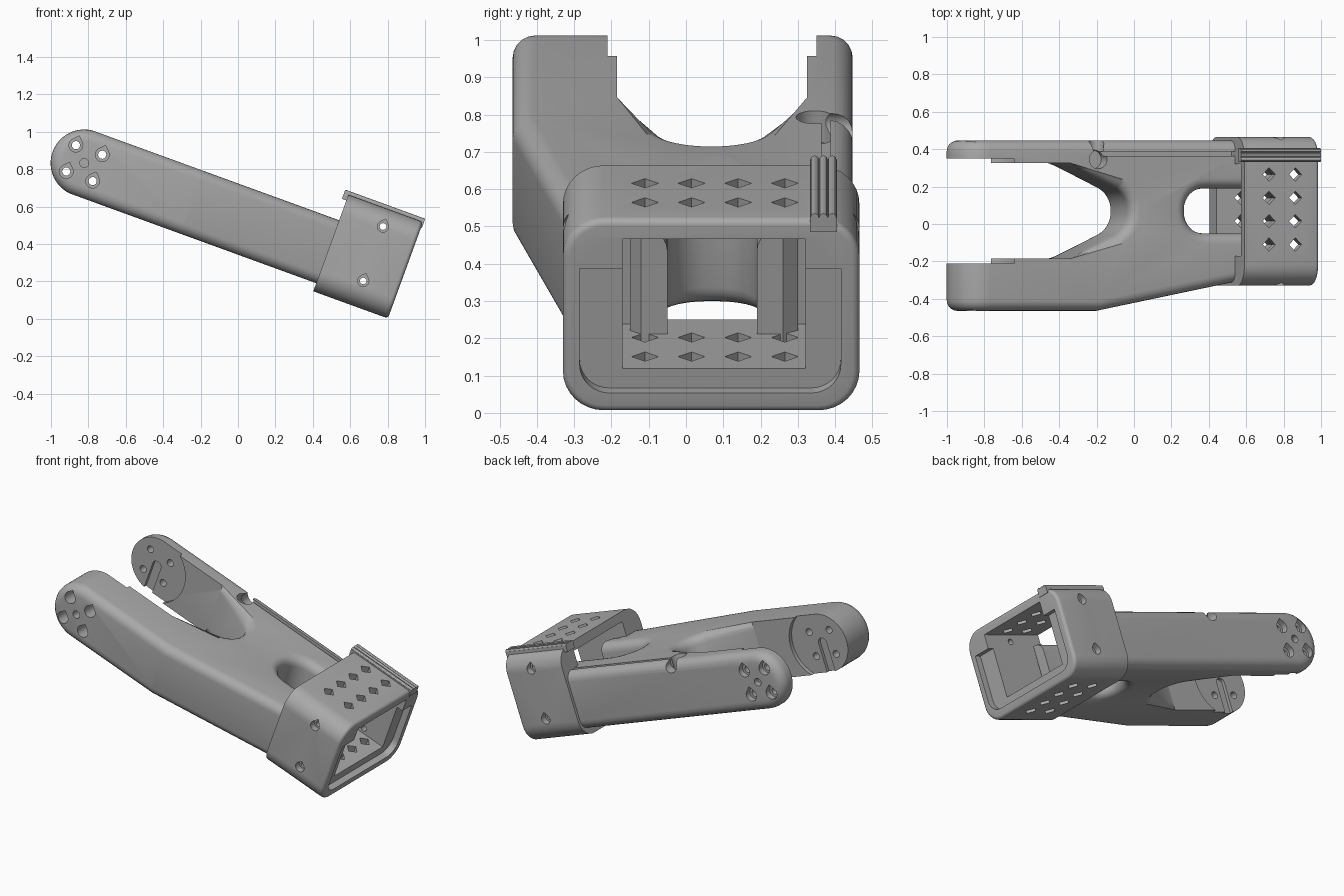
import bpy, bmesh, math
from mathutils import Matrix, Vector

if "Cube" in bpy.data.objects:
    bpy.data.objects.remove(bpy.data.objects["Cube"])

grey = bpy.data.materials.new("matte_grey")
grey.use_nodes = True
grey.diffuse_color = (0.4, 0.4, 0.4, 1)
grey.node_tree.nodes["Principled BSDF"].inputs["Base Color"].default_value = (0.4, 0.4, 0.4, 1)

# Everything is built level, with the hub at the origin, then tilted into place
TILT = Matrix.Translation((-0.822, 0, 0.832)) @ Matrix.Rotation(math.radians(20), 4, 'Y')
R = 0.18


def rounded(corners, steps=8):
    """Polygon from (a, b, radius) corners."""
    out = []
    for i, (a, b, r) in enumerate(corners):
        p = Vector((a, b))
        if not r:
            out.append(p)
            continue
        d1 = (Vector(corners[i - 1][:2]) - p).normalized()
        d2 = (Vector(corners[(i + 1) % len(corners)][:2]) - p).normalized()
        half = d1.angle(d2) / 2
        centre = p + (d1 + d2).normalized() * (r / math.sin(half))
        start = p + d1 * (r / math.tan(half)) - centre
        end = p + d2 * (r / math.tan(half)) - centre
        turn = start.angle_signed(end)
        for k in range(steps + 1):
            out.append(centre + Matrix.Rotation(-turn * k / steps, 2) @ start)
    return out


def rect(a0, a1, b0, b1, r=0):
    return rounded([(a0, b0, r), (a1, b0, r), (a1, b1, r), (a0, b1, r)])


def circle(a, b, r, n=24):
    return [(a + r * math.cos(math.tau * k / n), b + r * math.sin(math.tau * k / n)) for k in range(n)]


def teardrop(a, b, r):
    arc = [math.radians(135 + 270 * k / 18) for k in range(19)]
    return [(a, b + r * 1.41)] + [(a + r * math.cos(t), b + r * math.sin(t)) for t in arc]


def prism(name, profile, axis, lo, hi, bevel=0, pick=None):
    """Extrude a profile along an axis; optionally round the picked edges."""
    place = {'x': lambda a, b, d: (d, a, b), 'y': lambda a, b, d: (a, d, b), 'z': lambda a, b, d: (a, b, d)}[axis]
    bm = bmesh.new()
    ends = [[bm.verts.new(place(a, b, d)) for a, b in profile] for d in (lo, hi)]
    n = len(profile)
    for ring in ends:
        bm.faces.new(ring)
    for i in range(n):
        j = (i + 1) % n
        bm.faces.new((ends[0][i], ends[0][j], ends[1][j], ends[1][i]))
    bmesh.ops.recalc_face_normals(bm, faces=bm.faces)
    if bevel:
        edges = [e for e in bm.edges if pick(*e.verts)]
        bmesh.ops.bevel(bm, geom=edges, offset=bevel, segments=5, profile=0.5, affect='EDGES')
    mesh = bpy.data.meshes.new(name)
    bm.to_mesh(mesh)
    bm.free()
    mesh.materials.append(grey)
    obj = bpy.data.objects.new(name, mesh)
    bpy.context.collection.objects.link(obj)
    return obj


def activate(obj):
    bpy.ops.object.select_all(action='DESELECT')
    obj.select_set(True)
    bpy.context.view_layer.objects.active = obj


def combine(obj, tool, operation='DIFFERENCE'):
    activate(obj)
    mod = obj.modifiers.new("combine", 'BOOLEAN')
    mod.object, mod.operation, mod.solver = tool, operation, 'EXACT'
    bpy.ops.object.modifier_apply(modifier=mod.name)
    bpy.data.objects.remove(tool)


def cut(obj, profile, axis, lo, hi):
    combine(obj, prism("cutter", profile, axis, lo, hi))


# Forked arm: plan outline with the fork on one end and a slot on the other
plan = rounded([
    (-0.4, -0.663, 0), (0.61, -0.465, 0), (1.42, -0.305, 0), (1.42, -0.15, 0), (1.47, -0.15, 0),
    (1.5, -0.12, 0), (1.5, -0.05, 0), (1.11, -0.05, 0.11), (1.11, 0.19, 0.11), (1.5, 0.19, 0),
    (1.5, 0.26, 0), (1.47, 0.3, 0), (1.42, 0.3, 0), (1.42, 0.6, 0), (-0.4, 0.6, 0),
    (-0.4, 0.325, 0), (0.45, 0.325, 0), (0.79, 0.155, 0.13), (0.79, -0.02, 0.13),
    (0.45, -0.185, 0), (-0.4, -0.185, 0)])


def soft_plan_edge(v, w):
    if abs(v.co.z - w.co.z) > 0.01:
        return False
    m = (v.co + w.co) / 2
    fork = 0.46 < m.x < 0.85 and -0.2 < m.y < 0.33
    slot = 1.1 < m.x < 1.4 and -0.06 < m.y < 0.2
    taper = m.y < -0.35 and m.x > 0
    return fork or slot or taper


arm = prism("forked_arm", plan, 'z', -R + 0.001, R - 0.001, 0.055, soft_plan_edge)

# Side silhouette with round hub end and softened outer rims
arc = [math.radians(90 + 180 * k / 24) for k in range(25)]
side = [(R * math.cos(t), R * math.sin(t)) for t in arc] + [(1.7, -R), (1.7, R)]
combine(arm, prism("silhouette", side, 'y', -0.465, 0.447, 0.06,
                   lambda v, w: abs(v.co.y - w.co.y) < 0.01), 'INTERSECT')

# Hub recesses, key slots and bolt holes
cut(arm, circle(0, 0, 0.22, 40), 'y', -0.21, 0.35)
keyhole = rounded([(-0.03, -0.2, 0), (0.03, -0.2, 0), (0.03, 0.03, 0.028), (-0.03, 0.03, 0.028)])
cut(arm, keyhole, 'y', -0.23, 0.37)
cut(arm, circle(0, 0, 0.024, 16), 'y', -0.6, -0.4)
cut(arm, circle(0, 0, 0.024, 16), 'y', 0.41, 0.6)
for u in (-0.075, 0.075):
    for v in (-0.075, 0.075):
        cut(arm, circle(u, v, 0.022, 16), 'y', -0.6, 0.6)
        cut(arm, teardrop(u, v, 0.037), 'y', -0.6, -0.38)
        cut(arm, teardrop(u, v, 0.037), 'y', 0.41, 0.6)

# Cable port and channel
cut(arm, circle(0.606, 0.345, 0.05), 'z', 0.09, 0.3)
cut(arm, circle(0.606, 0.15, 0.04), 'y', 0.35, 0.6)
cut(arm, rect(0.6, 1.39, 0.363, 0.388), 'z', 0.12, 0.3)

# Socket box with a softened front rim
box = prism("socket_box", rect(-0.33, 0.465, -0.225, 0.325, 0.11), 'x', 1.385, 1.81, 0.02,
            lambda v, w: v.co.x > 1.8 and w.co.x > 1.8)
recess = rounded([(-0.285, -0.17, 0.08), (0.415, -0.17, 0.08), (0.415, 0.185, 0), (-0.285, 0.185, 0)])
cut(box, recess, 'x', 1.77, 1.9)
cut(box, rect(-0.17, 0.32, -0.115, 0.27), 'x', 1.3, 1.9)

# Diamond vents through roof and floor
for u in (1.525, 1.675):
    for k in range(4):
        cut(box, circle(u, -0.11 + 0.125 * k, 0.036, 4), 'z', -0.5, 0.5)

# Side screw holes with countersinks
for v in (0.228, -0.082):
    cut(box, circle(1.617, v, 0.018, 16), 'y', -0.6, 0.6)
    cut(box, teardrop(1.617, v, 0.03), 'y', -0.6, -0.29)
    cut(box, teardrop(1.617, v, 0.03), 'y', 0.425, 0.6)

# Ribbed rail on the roof
rail = prism("rail_base", rect(0.332, 0.405, 0.292, 0.333), 'x', 1.36, 1.815)
ribs = [prism("rail_rib_%d" % (k + 1), circle(0.345 + 0.0235 * k, 0.333, 0.011, 12), 'x', 1.36, 1.815)
        for k in range(3)]

for obj in [arm, box, rail] + ribs:
    obj.data.transform(TILT)
    activate(obj)
    bpy.ops.object.shade_smooth_by_angle(angle=math.radians(30))
